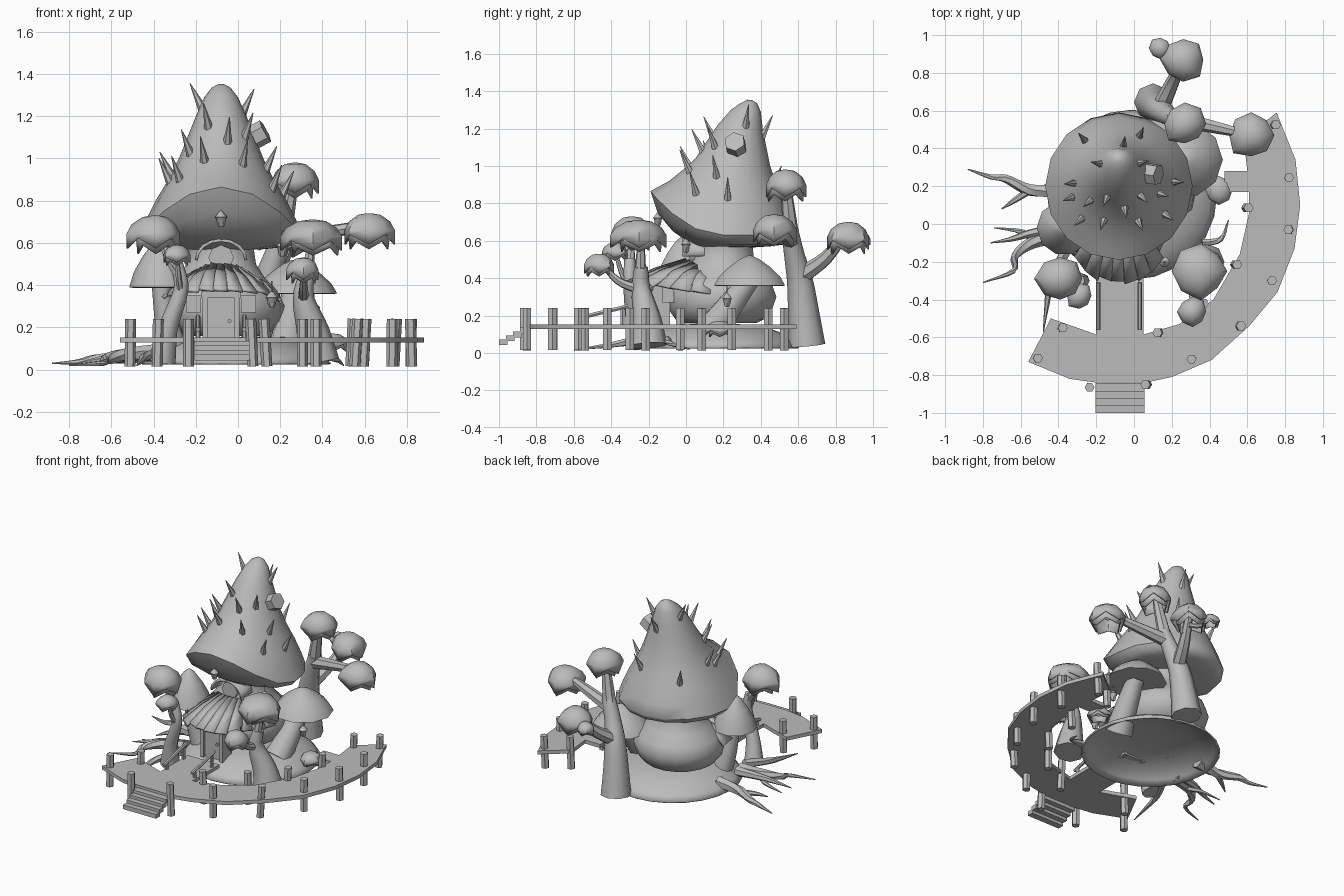
import bpy, bmesh, math, random
from mathutils import Vector, Matrix

random.seed(4)
if "Cube" in bpy.data.objects:
    bpy.data.objects.remove(bpy.data.objects["Cube"])

clay = bpy.data.materials.new("plain_grey")
clay.use_nodes = True
clay.diffuse_color = (0.5, 0.5, 0.5, 1)
clay.node_tree.nodes["Principled BSDF"].inputs["Base Color"].default_value = (0.5, 0.5, 0.5, 1)


def finish(name, bm):
    """Smooth shading with sharp edges kept at steep angles."""
    bmesh.ops.recalc_face_normals(bm, faces=bm.faces)
    for f in bm.faces:
        f.smooth = True
    for e in bm.edges:
        e.smooth = e.calc_face_angle(0) < math.radians(48)
    me = bpy.data.meshes.new(name)
    bm.to_mesh(me)
    bm.free()
    me.materials.append(clay)
    ob = bpy.data.objects.new(name, me)
    bpy.context.collection.objects.link(ob)
    return ob


def loft(name, rings, caps=(True, True), closed=True, thick=0):
    bm = bmesh.new()
    rows = [[bm.verts.new(p) for p in r] for r in rings]
    n = len(rows[0])
    for a, b in zip(rows, rows[1:]):
        for i in range(n if closed else n - 1):
            j = (i + 1) % n
            bm.faces.new((a[i], a[j], b[j], b[i]))
    for use, row in zip(caps, (rows[0], rows[-1])):
        if use and closed:
            bm.faces.new(row)
    ob = finish(name, bm)
    if thick:
        mod = ob.modifiers.new("thickness", 'SOLIDIFY')
        mod.thickness = thick
    return ob


def ring(x, y, z, r, n=14, lift=0, jag=0):
    """Circle whose front can be lifted and whose edge can be ragged."""
    out = []
    for i in range(n):
        a = math.tau * i / n
        up = lift * max(0, -math.sin(a)) ** 2
        out.append((x + math.cos(a) * r, y + math.sin(a) * r, z + up + (jag if i % 2 else -jag)))
    return out


def tube(name, pts, radii, n=8, steps=4):
    """Tapered tube through points, rounded with a spline."""
    p = [Vector(q) for q in pts]
    p = [2 * p[0] - p[1]] + p + [2 * p[-1] - p[-2]]
    path = []
    for k in range(1, len(p) - 2):
        a, b, c, d = p[k - 1:k + 3]
        for s in range(steps):
            t = s / steps
            pos = 0.5 * (2 * b + (c - a) * t + (2 * a - 5 * b + 4 * c - d) * t * t + (3 * b - a - 3 * c + d) * t ** 3)
            path.append((pos, radii[k - 1] * (1 - t) + radii[k] * t))
    path.append((p[-2], radii[-1]))
    rings = []
    for k, (pos, r) in enumerate(path):
        way = path[min(k + 1, len(path) - 1)][0] - path[max(k - 1, 0)][0]
        q = Vector((0, 0, 1)).rotation_difference(way)
        rings.append([pos + q @ Vector((r * math.cos(math.tau * i / n), r * math.sin(math.tau * i / n), 0)) for i in range(n)])
    return loft(name, rings)


def rod(name, a, b, r, r2=None, n=6):
    return tube(name, [a, b], [r, r if r2 is None else r2], n, 1)


def box(name, centre, size):
    bm = bmesh.new()
    bmesh.ops.create_cube(bm, size=1, matrix=Matrix.Translation(centre) @ Matrix.Diagonal((*size, 1)))
    return finish(name, bm)


# Ground mound, hollow below, and swollen house body
MX, MY = -0.08, 0.17
loft("ground_mound", [ring(-.01, .155, z, r, 24) for z, r in ((.03, .45), (.065, .42), (.105, .36), (.14, .27), (.155, .12))], (False, True), thick=.01)
loft("house_body", [ring(MX, MY + z * .06, z, r, 18) for z, r in
     ((.16, .2), (.18, .24), (.23, .28), (.3, .3), (.37, .27), (.43, .21), (.5, .165), (.57, .155), (.66, .18))])

# Great pointed cap: z, centre y, radius, lift of the front
outer = [(.63, .2, .39, .235), (.71, .21, .355, .18), (.8, .22, .31, .12), (.9, .235, .25, .08), (1.0, .25, .2, .04),
         (1.1, .27, .16, .03), (1.2, .29, .12, .02), (1.29, .32, .08, .01), (1.335, .335, .045, 0), (1.353, .34, .012, 0)]
under = [(.565, .27, .1, 0), (.57, .25, .2, 0), (.58, .23, .3, .07), (.595, .21, .36, .15)]
loft("great_cap", [ring(MX, cy, z, r, 16, s) for z, cy, r, s in under + outer])

# Thorns on the great cap: azimuth in degrees, level on the cap
thorns = [(170, 6.4), (15, 6.1), (-115, 5.2), (-80, 4.4), (-45, 4.8), (-140, 4.0), (185, 3.1), (-160, 2.7),
          (-65, 3.0), (-110, 3.2), (-20, 3.3), (0, 2.2), (-35, 2.1), (65, 2.8), (80, 5.5), (130, 2.4), (-135, 2.4)]
for az, level in thorns:
    k, f = int(level), level % 1
    z, cy, r, s = [u * (1 - f) + v * f for u, v in zip(outer[k], outer[k + 1])]
    a = math.radians(az)
    d = Vector((math.cos(a), math.sin(a), 0))
    base = Vector((MX, cy, z + s * max(0, -d.y) ** 2)) + d * (r - .014)
    rod("cap_thorn", base, base + d * .06 + Vector((0, 0, .12)), .022, .002, 6)

# Chimney pipe
rod("chimney", (.0, .28, 1.06), (.13, .26, 1.13), .057)

# Awning of separate planks fanned over the door
PLANKS = 13
for i in range(PLANKS):
    longer, tilt = random.uniform(-.02, .02), random.uniform(.004, .012)
    rows = []
    for rx, ry, z0, dz in ((.13, .14, .44, .06), (.22, .3, .4, .05), (.3 + longer, .45 + longer, .32, .06)):
        row = []
        for side in (0, 1):
            a = -math.pi * (i + side * 1.06) / PLANKS
            row.append((MX + rx * math.cos(a), .13 + ry * math.sin(a), z0 - dz * math.sin(a) + side * tilt))
        rows.append(row)
    loft("awning_plank", rows, closed=False, thick=.014)

# Hooded upper window
hood = [[(MX + .125 * math.cos(a), y, .52 + .1 * math.sin(a)) for a in (math.pi * k / 8 for k in range(9))] for y in (.16, -.02)]
loft("window_hood", hood, closed=False, thick=.015)
loft("upper_window", [[(MX + .06 * math.cos(a), y, .53 + .06 * math.sin(a)) for a in (math.tau * k / 8 for k in range(8))] for y in (.1, .02)])

# Door with frame, knob and two side windows
box("door", (MX, -.13, .23), (.13, .08, .22))
for sx in (-1, 1):
    box("door_jamb", (MX + sx * .075, -.135, .235), (.025, .1, .24))
    box("side_window", (MX + sx * .13, -.095, .31), (.07, .06, .08))
box("door_lintel", (MX, -.135, .355), (.19, .105, .03))
rod("door_knob", (MX + .04, -.16, .23), (MX + .04, -.185, .23), .01)

# Curved boardwalk
shore = [(-.56, -.73), (-.34, -.82), (-.2, -.84), (.06, -.84), (.2, -.81), (.41, -.72), (.61, -.54), (.76, -.36),
         (.85, -.13), (.88, .1), (.855, .34), (.755, .59), (.58, .45), (.6, .28), (.48, .28), (.48, .17), (.61, .17),
         (.61, .06), (.56, -.16), (.42, -.4), (.24, -.53), (.05, -.585), (.05, -.28), (-.2, -.28), (-.2, -.585), (-.44, -.5)]
loft("boardwalk", [[(x, y, z) for x, y in shore] for z in (.127, .152)])
for i in range(4):
    box("front_step", (-.075, -.865 - i * .0375, .12 - i * .021), (.26, .045, .03))

# Boardwalk posts
posts = [(-.51, -.71), (-.38, -.55), (-.235, -.865), (.065, -.85), (.305, -.715), (.13, -.575), (.56, -.54), (.54, -.215),
         (.73, -.3), (.82, -.03), (.6, .085), (.82, .245), (.745, .525), (.6, .44), (.37, -.42)]
for x, y in posts:
    lean = random.uniform(-.008, .008)
    rod("boardwalk_post", (x - lean, y, .015), (x + lean, y, .24), .026)

# Handrails beside the path
for x in (-.19, .03):
    rod("handrail", (x, -.56, .19), (x, -.31, .25), .012)
    for y, z in ((-.53, .2), (-.34, .245)):
        rod("handrail_post", (x, y, .14), (x, y, z), .012)


# Side mushrooms
def mushroom(x, y, z, r, h, foot, thick):
    prof = [(.05, .25), (-.02, .8), (0, 1), (.3, .86), (.62, .58), (.88, .28), (1, .06)]
    loft("small_mushroom_cap", [ring(x, y, z + h * t, r * w, 10) for t, w in prof])
    mid = (foot[0] * .5 + x * .5, foot[1] * .6 + y * .4, z * .6)
    tube("small_mushroom_stem", [foot, mid, (x, y, z + h * .2)], [thick * 1.2, thick, thick * .75], 10)


mushroom(.27, .34, .36, .2, .16, (.23, .12, .1), .075)
mushroom(-.37, -.02, .39, .145, .23, (-.31, .02, .11), .055)


# Trees with hollow ragged crowns made of two uneven tiers
def crown(x, y, z, r, h, n=8):
    lobes = [random.uniform(.88, 1.12) for _ in range(n)]
    tiers = [("tree_crown", [(.12, 1), (.42, 1), (.72, .82), (.95, .45), (1, .1)], .17),
             ("tree_crown_fringe", [(-.08, .78), (.3, .84), (.62, .7)], .14)]
    for name, prof, ragged in tiers:
        rings = []
        for k, (t, w) in enumerate(prof):
            pts = ring(0, 0, h * t, r * w, n, 0, h * ragged if k == 0 else 0)
            rings.append([(x + px * s, y + py * s, z + pz) for (px, py, pz), s in zip(pts, lobes)])
        loft(name, rings, (False, name == "tree_crown"), thick=.008)
        lobes = lobes[3:] + lobes[:3]


def branch(start, end, r, sag=.035):
    s, e = Vector(start), Vector(end)
    mid = s.lerp(e, .55) - Vector((0, 0, sag))
    tube("tree_branch", [s, mid, e], [r, r * .75, r * .45], 7)


# Back tree
tube("back_tree_trunk", [(.1, .645, .04), (.11, .63, .2), (.13, .61, .38), (.17, .58, .52), (.22, .555, .66)], [.1, .085, .07, .055, .045], 8)
branch((.135, .6, .4), (.26, .87, .66), .05)
branch((.2, .565, .6), (.62, .47, .69), .045, .0)
branch((.21, .56, .63), (.27, .53, .95), .045, .0)
for c, r, h in (((.27, .53, .84), .115, .14), ((.62, .47, .6), .12, .14), ((.26, .87, .56), .115, .14)):
    crown(*c, r, h)
crown(.14, .93, .58, .06, .07)
branch((.25, .85, .57), (.14, .93, .63), .018)

# Front right tree
tube("right_tree_trunk", [(.38, -.2, .04), (.355, -.21, .18), (.31, -.24, .34), (.33, -.24, .46)], [.1, .078, .05, .036], 8)
branch((.32, -.245, .42), (.35, -.24, .66), .034)
crown(.355, -.25, .57, .14, .14)
branch((.31, -.25, .34), (.31, -.46, .49), .028)
crown(.31, -.465, .43, .075, .1)

# Front left tree
tube("left_tree_trunk", [(-.36, -.25, .04), (-.33, -.28, .2), (-.27, -.3, .38), (-.29, -.3, .5)], [.065, .045, .035, .03], 8)
branch((-.285, -.3, .46), (-.38, -.29, .68), .028)
crown(-.39, -.29, .58, .125, .15)
branch((-.27, -.3, .36), (-.29, -.38, .55), .02)
crown(-.29, -.38, .51, .07, .08)

# Low bush beside the boardwalk ramp
crown(.45, .18, .1, .08, .07)

# Roots spreading across the ground on the left
roots = [[(-.38, .18, .08), (-.55, .18, .06), (-.68, .24, .05), (-.76, .25, .035), (-.88, .29, .03)],
         [(-.55, .18, .05), (-.64, .12, .04), (-.7, .08, .02)],
         [(-.38, -.02, .08), (-.55, -.05, .07), (-.65, -.08, .05), (-.76, -.1, .03)],
         [(-.38, -.06, .08), (-.54, -.1, .07), (-.63, -.17, .05), (-.64, -.25, .03), (-.8, -.31, .02)],
         [(-.52, -.09, .06), (-.6, -.04, .04), (-.74, -.02, .02)],
         [(-.36, -.14, .08), (-.44, -.3, .06), (-.46, -.42, .04), (-.48, -.57, .02)],
         [(.36, -.1, .07), (.46, -.08, .05), (.5, .02, .02)]]
for path in roots:
    tube("ground_root", path, [.042, .032, .022, .014, .003][-len(path):], 6)

# Hanging lanterns
for x, y, top in ((-.08, -.15, .8), (.21, .0, .66), (.36, .22, .37), (-.28, -.17, .42), (.16, -.2, .42)):
    z = top - .09
    rod("lantern_string", (x, y, z + .03), (x, y, top), .003, n=4)
    loft("lantern", [ring(x, y, z + dz, r, 6) for dz, r in ((-.035, .01), (-.025, .018), (.005, .024), (.012, .03), (.04, .006))])
